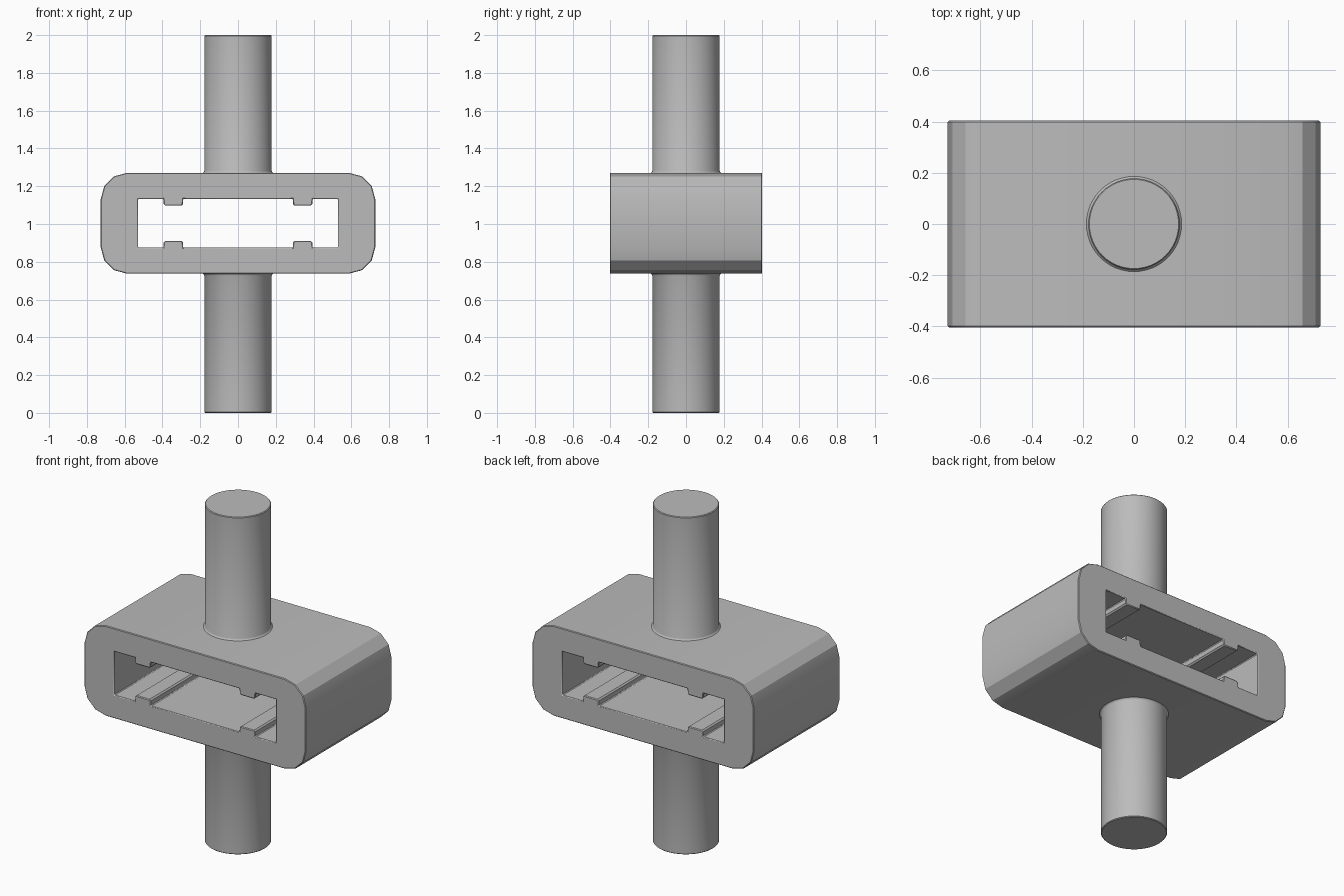
import bpy, bmesh, math

cube = bpy.data.objects.get("Cube")
if cube:
    bpy.data.objects.remove(cube)

MID = 1.004          # height of the sleeve centre
HALF_X, HALF_Y, HALF_Z = 0.727, 0.403, 0.267
CORNER = 0.14
ROD_R = 0.178

grey = bpy.data.materials.new("plain grey")
grey.use_nodes = True
colour = (0.5, 0.5, 0.5, 1)
grey.diffuse_color = colour
grey.node_tree.nodes["Principled BSDF"].inputs["Base Color"].default_value = colour


def finish(name, bm, angle):
    bmesh.ops.recalc_face_normals(bm, faces=bm.faces[:])
    mesh = bpy.data.meshes.new(name)
    bm.to_mesh(mesh)
    bm.free()
    mesh.materials.append(grey)
    obj = bpy.data.objects.new(name, mesh)
    bpy.context.collection.objects.link(obj)
    bpy.ops.object.select_all(action="DESELECT")
    obj.select_set(True)
    bpy.context.view_layer.objects.active = obj
    bpy.ops.object.shade_smooth_by_angle(angle=math.radians(angle))
    return obj


def four_way(quarter):
    """Mirror a quarter outline, listed from the right side to the top, into a loop."""
    half = quarter + [(-x, z) for x, z in reversed(quarter)]
    return half + [(-x, -z) for x, z in half]


# Sleeve outline with faceted round corners
outer = four_way([(HALF_X - CORNER + CORNER * math.cos(a), HALF_Z - CORNER + CORNER * math.sin(a))
                  for a in (math.radians(30 * i) for i in range(4))])
# Slot outline with a guide rib on each side of floor and ceiling
slot, rib = 0.129, 0.093
inner = four_way([(0.53, slot), (0.395, slot), (0.393, rib + 0.008), (0.385, rib),
                  (0.3, rib), (0.292, rib + 0.008), (0.29, slot)])

bm = bmesh.new()
edges = []
for loop in (outer, inner):
    verts = [bm.verts.new((x, -HALF_Y, z + MID)) for x, z in loop]
    edges += [bm.edges.new((v, verts[i - 1])) for i, v in enumerate(verts)]
bmesh.ops.triangle_fill(bm, edges=edges, use_beauty=True)
front = bm.faces[:]
result = bmesh.ops.extrude_face_region(bm, geom=front, use_keep_orig=True)
moved = [g for g in result["geom"] if isinstance(g, bmesh.types.BMVert)]
bmesh.ops.translate(bm, verts=moved, vec=(0, 2 * HALF_Y, 0))
sleeve = finish("sleeve", bm, 25)

# Fine eased edge around the rims
bevel = sleeve.modifiers.new("eased rims", "BEVEL")
bevel.width = 0.004
bevel.segments = 1
bevel.limit_method = "ANGLE"
bevel.angle_limit = math.radians(60)


def rod(name, root, tip):
    """Turned rod with a small fillet at the sleeve and an eased tip."""
    d = 1 if tip > root else -1
    profile = [(0, root - 0.02 * d), (ROD_R + 0.008, root - 0.02 * d),
               (ROD_R + 0.008, root), (ROD_R + 0.003, root + 0.004 * d),
               (ROD_R, root + 0.01 * d), (ROD_R, tip - 0.004 * d),
               (ROD_R - 0.004, tip), (0, tip)]
    bm = bmesh.new()
    verts = [bm.verts.new((r, 0, z)) for r, z in profile]
    path = [bm.edges.new(pair) for pair in zip(verts, verts[1:])]
    bmesh.ops.spin(bm, geom=verts + path, cent=(0, 0, 0), axis=(0, 0, 1),
                   angle=math.tau, steps=48)
    bmesh.ops.remove_doubles(bm, verts=bm.verts[:], dist=0.0001)
    finish(name, bm, 30)


rod("upper_rod", MID + HALF_Z, 2.0)
rod("lower_rod", MID - HALF_Z, 0.0)
